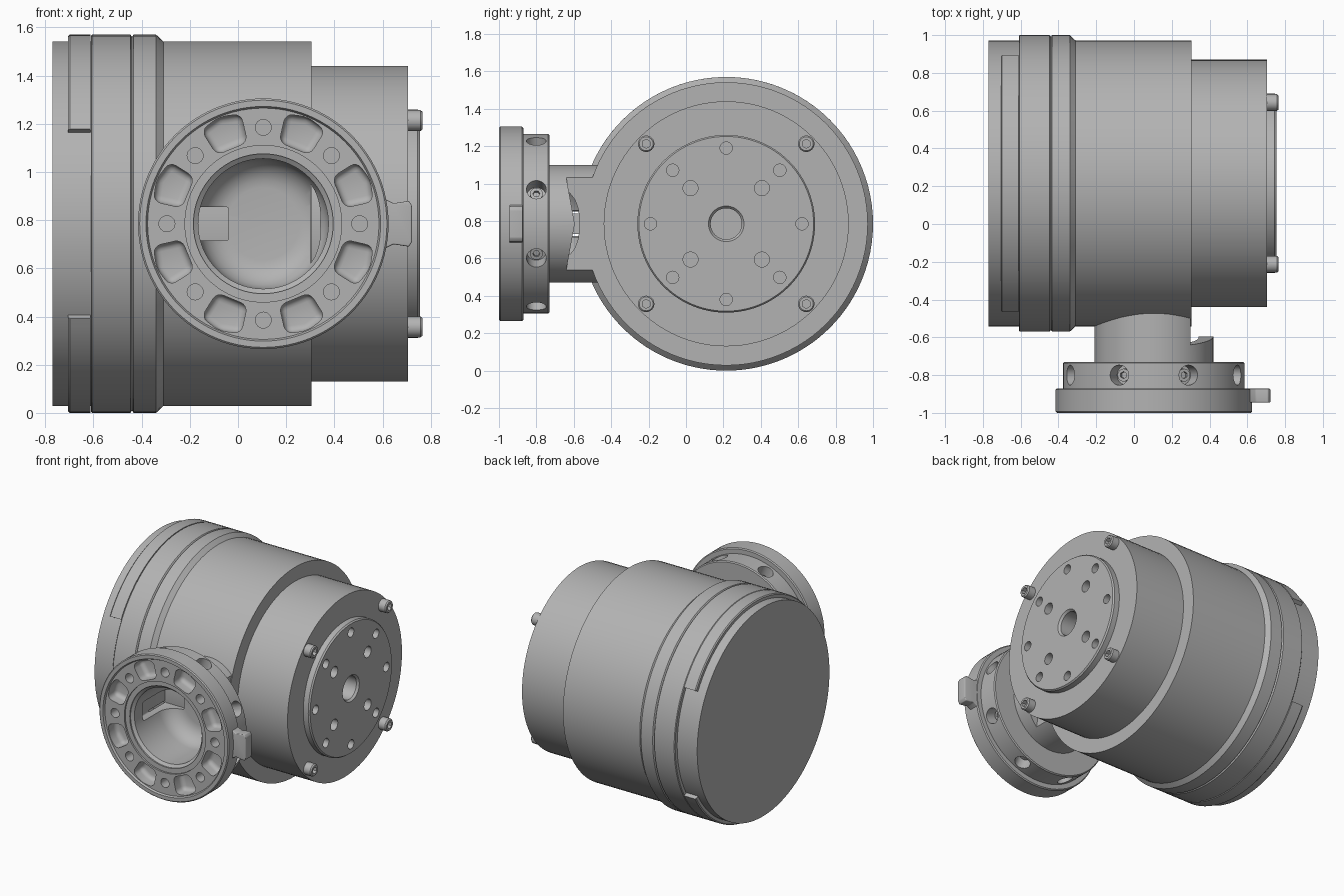
import bpy, bmesh, math
from mathutils import Matrix

if "Cube" in bpy.data.objects:
    bpy.data.objects.remove(bpy.data.objects["Cube"])

metal = bpy.data.materials.new("grey_metal")
metal.use_nodes = True
GREY = (0.45, 0.45, 0.45, 1)
metal.diffuse_color = GREY
metal.node_tree.nodes["Principled BSDF"].inputs["Base Color"].default_value = GREY

T = Matrix.Translation


def R(deg, axis):
    return Matrix.Rotation(math.radians(deg), 4, axis)


# Local z runs along the drum axis (world x) or the flange axis (world y)
DRUM = T((0, 0.215, 0.785)) @ R(90, 'Y')
FLANGE = T((0.105, 0, 0.785)) @ R(-90, 'X')


def lathe(profile, matrix, segs=96, start=0, sweep=360):
    """Revolve (radius, height) points; a partial sweep needs a closed profile."""
    bm = bmesh.new()
    verts = [bm.verts.new((r, 0, h)) for r, h in profile]
    edges = [bm.edges.new(p) for p in zip(verts, verts[1:])]
    if sweep < 360:
        edges.append(bm.edges.new((verts[-1], verts[0])))
    bmesh.ops.rotate(bm, verts=verts, matrix=R(start, 'Z'))
    bmesh.ops.spin(bm, geom=verts + edges, axis=(0, 0, 1), angle=math.radians(sweep), steps=segs)
    bmesh.ops.remove_doubles(bm, verts=bm.verts, dist=0.0001)
    if sweep < 360:
        bmesh.ops.holes_fill(bm, edges=bm.edges, sides=0)
    bmesh.ops.transform(bm, matrix=matrix, verts=bm.verts)
    return bm


def cyl(r, low, high, matrix, segs=24):
    return lathe([(0, low), (r, low), (r, high), (0, high)], matrix, segs)


def prism(points, low, high, matrix, bevel=0.0):
    bm = bmesh.new()
    face = bm.faces.new([bm.verts.new((x, y, low)) for x, y in points])
    out = bmesh.ops.extrude_face_region(bm, geom=[face])["geom"]
    bmesh.ops.translate(bm, vec=(0, 0, high - low),
                        verts=[v for v in out if isinstance(v, bmesh.types.BMVert)])
    if bevel:
        bmesh.ops.bevel(bm, geom=bm.edges[:], offset=bevel, segments=4, profile=0.5, affect='EDGES')
    bmesh.ops.transform(bm, matrix=matrix, verts=bm.verts)
    return bm


def merge(parts):
    """Join bmeshes into one mesh with outward normals."""
    whole = bmesh.new()
    for bm in parts:
        bmesh.ops.recalc_face_normals(bm, faces=bm.faces)
        piece = bpy.data.meshes.new("piece")
        bm.to_mesh(piece)
        bm.free()
        whole.from_mesh(piece)
        bpy.data.meshes.remove(piece)
    mesh = bpy.data.meshes.new("part")
    whole.to_mesh(mesh)
    whole.free()
    return mesh


def add(name, parts, cutters=()):
    obj = bpy.data.objects.new(name, merge(parts))
    bpy.context.collection.objects.link(obj)
    if cutters:
        cutter = bpy.data.objects.new(name + "_cutter", merge(cutters))
        cutter.hide_render = True
        bpy.context.collection.objects.link(cutter)
        mod = obj.modifiers.new("cut", 'BOOLEAN')
        mod.operation, mod.solver, mod.object = 'DIFFERENCE', 'EXACT', cutter
        mod.use_self = True
        deps = bpy.context.evaluated_depsgraph_get()
        mesh = bpy.data.meshes.new_from_object(obj.evaluated_get(deps))
        obj.modifiers.clear()
        obj.data = mesh
        bpy.data.objects.remove(cutter)
    obj.data.materials.clear()
    obj.data.materials.append(metal)
    for p in obj.data.polygons:
        p.use_smooth = True
        p.material_index = 0
    obj.data.set_sharp_from_angle(angle=math.radians(30))
    return obj


def polar(r, deg):
    return r * math.cos(math.radians(deg)), r * math.sin(math.radians(deg))


# Drum: stepped housing, chamfered collar and end disc
drum = [(0, -.77), (.757, -.77), (.757, -.61), (.78, -.61), (.785, -.605), (.785, -.447),
        (.776, -.44), (.785, -.433), (.785, -.34), (.757, -.31), (.757, .305), (.655, .305),
        (.655, .705), (.475, .705), (.475, .745), (.467, .755), (.095, .755), (.083, .74),
        (.083, .5), (0, .5)]
holes = [cyl(.033, .66, .8, DRUM @ T((*polar(.405, 45 * i), 0))) for i in range(8)]
holes += [cyl(.04, .66, .8, DRUM @ T((*polar(.27, 45 + 90 * i), 0))) for i in range(4)]
add("drum_housing", [lathe(drum, DRUM)], holes)

# Raised arcs on the closed end, above and below
arc = [(.74, -.705), (.778, -.705), (.785, -.698), (.785, -.612), (.74, -.612)]
for label, start in (("lower", -60), ("upper", 120)):
    add(label + "_rim_arc", [lathe(arc, DRUM, 40, start, 120)])

# Four socket screws around the end disc
head = [(0, .69), (.044, .69), (.044, .757), (.037, .765), (0, .765)]
spots = [DRUM @ T((sx * .428, sy * .428, 0)) for sx in (-1, 1) for sy in (-1, 1)]
add("end_screws", [lathe(head, m, 24) for m in spots], [cyl(.024, .73, .8, m, 6) for m in spots])

# Wrist: hollow flange, rear ring and neck
bowl = [(.27 - .12 * (1 - math.cos(t)), -.68 + .12 * math.sin(t))
        for t in (math.radians(a) for a in range(90, -1, -15))]
wrist = [(0, -.56)] + bowl + [
    (.27, -.95), (.29, -.965), (.29, -.975), (.325, -.975), (.325, -.987), (.48, -.987),
    (.487, -1), (.513, -1), (.52, -.993), (.52, -.877), (.513, -.87), (.48, -.87),
    (.48, -.737), (.473, -.73), (.315, -.73), (.315, -.4), (0, -.4)]
cuts = []
pocket = [polar(.345, -11.5), polar(.465, -11), polar(.48, 0), polar(.465, 11), polar(.345, 11.5)]
for i in range(8):
    bolt, between = FLANGE @ R(45 * i, 'Z'), FLANGE @ R(45 * i + 22.5, 'Z')
    cuts.append(cyl(.033, -1.05, -.9, bolt @ T((.4, 0, 0))))
    cuts.append(prism(pocket, -1.08, -.9, between, .03))
    cuts.append(cyl(.053, .38, .55, between @ T((0, 0, -.8)) @ R(90, 'Y')))
# Keyway in the bore, and clearance cut on the neck with a shallow vee
cuts.append(prism([(-.145, -.07), (-.31, -.07), (-.31, .07), (-.145, .07)], -.86, -.5, FLANGE, .01))
vee = [(-.64, -.247), (-.595, 0), (-.64, .247), (-.66, .35), (-.3, .35), (-.3, -.35), (-.66, -.35)]
cuts.append(prism(vee, .3, .5, Matrix(((0, 0, 1, 0), (1, 0, 0, 0), (0, 1, 0, .785), (0, 0, 0, 1)))))
add("wrist_flange", [lathe(wrist, FLANGE)], cuts)

# Small clamp screws sunk in the radial holes of the rear ring
seats = [FLANGE @ R(45 * i + 22.5, 'Z') @ T((0, 0, -.8)) @ R(90, 'Y') for i in range(8)]
add("clamp_screws", [cyl(.034, .37, .42, m, 20) for m in seats],
    [cyl(.019, .4, .45, m, 6) for m in seats])

# Locating tab on the side of the flange
tab = [(.48, -.12), (.51, -.1), (.54, -.085), (.605, -.095), (.617, -.075), (.617, .075),
       (.605, .095), (.54, .085), (.51, .1), (.48, .12)]
add("flange_tab", [prism(tab, -.945, -.872, FLANGE, .006)])
